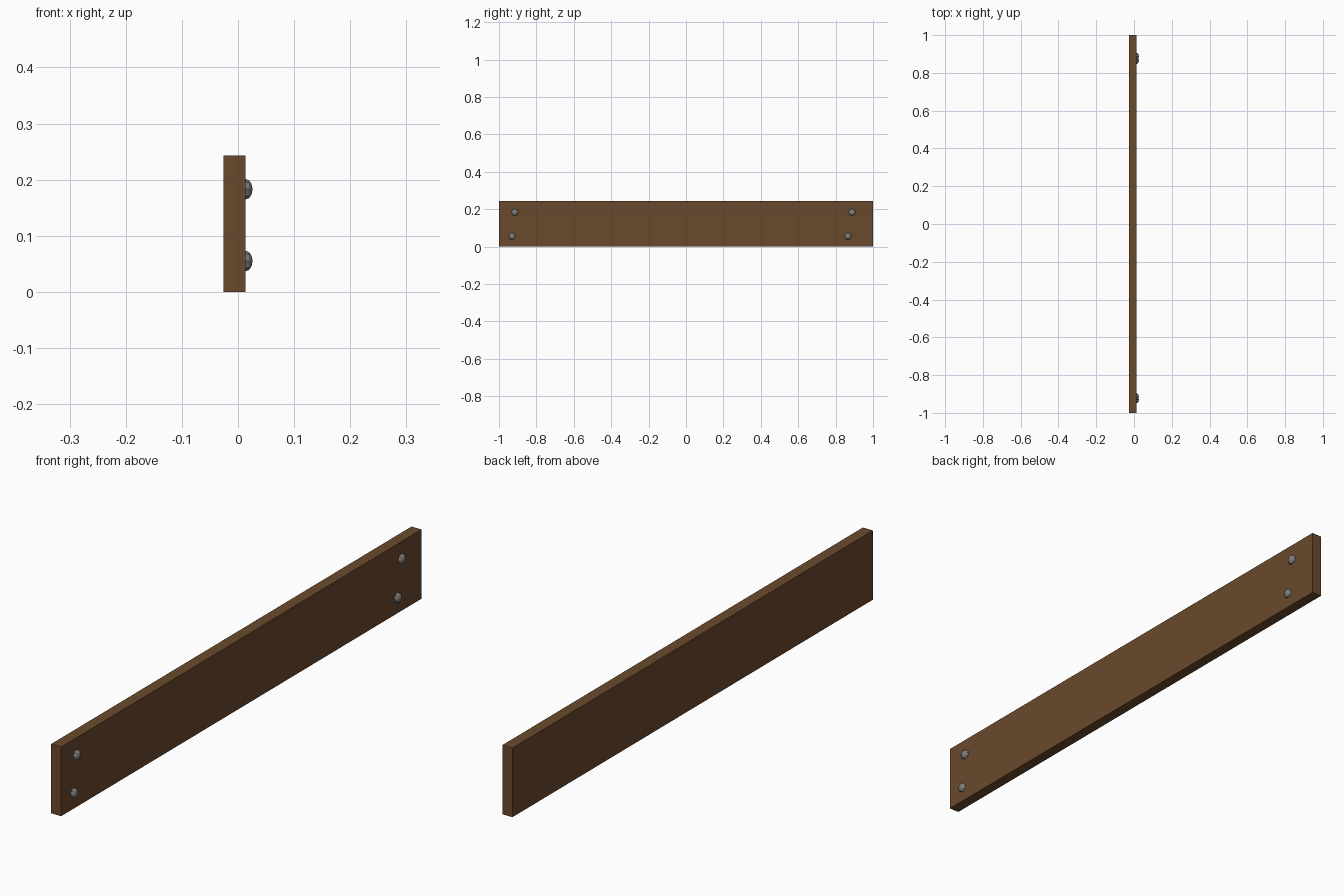
import bpy, bmesh, math

if "Cube" in bpy.data.objects:
    bpy.data.objects.remove(bpy.data.objects["Cube"])


def material(name, rgb):
    m = bpy.data.materials.new(name)
    m.diffuse_color = (*rgb, 1)
    m.use_nodes = True
    m.node_tree.nodes["Principled BSDF"].inputs["Base Color"].default_value = m.diffuse_color
    return m


def add_object(name, bm, mat):
    bmesh.ops.recalc_face_normals(bm, faces=bm.faces)
    me = bpy.data.meshes.new(name)
    bm.to_mesh(me)
    bm.free()
    me.materials.append(mat)
    ob = bpy.data.objects.new(name, me)
    bpy.context.collection.objects.link(ob)
    return ob


wood = material("brown wood", (0.147, 0.068, 0.026))
steel = material("grey steel", (0.21, 0.21, 0.21))

BACK, FACE, TIP, HEIGHT = -0.026, 0.013, 0.026, 0.243

# Plank: one long box standing on its edge
bm = bmesh.new()
bmesh.ops.create_cube(bm, size=1)
for v in bm.verts:
    v.co.x = FACE if v.co.x > 0 else BACK
    v.co.y *= 2
    v.co.z = (v.co.z + 0.5) * HEIGHT
add_object("plank", bm, wood)


# Bolt heads: low-poly flattened domes on the +x face
def bolt(name, y, z, radius=0.0185, sides=8, rings=3):
    bm = bmesh.new()
    loops = []
    for i in range(rings):
        a = math.pi / 2 * i / rings
        loops.append([bm.verts.new((
            FACE + (TIP - FACE) * math.sin(a),
            y + radius * math.cos(a) * math.cos(2 * math.pi * k / sides),
            z + radius * math.cos(a) * math.sin(2 * math.pi * k / sides)))
            for k in range(sides)])
    tip = bm.verts.new((TIP, y, z))
    for k in range(sides):
        n = (k + 1) % sides
        for lo, hi in zip(loops, loops[1:]):
            bm.faces.new((lo[k], lo[n], hi[n], hi[k]))
        bm.faces.new((loops[-1][k], loops[-1][n], tip))
    bm.faces.new(loops[0])
    add_object(name, bm, steel)


bolt("bolt_upper_near", -0.915, 0.183)
bolt("bolt_lower_near", -0.93, 0.055)
bolt("bolt_upper_far", 0.888, 0.183)
bolt("bolt_lower_far", 0.866, 0.055)
